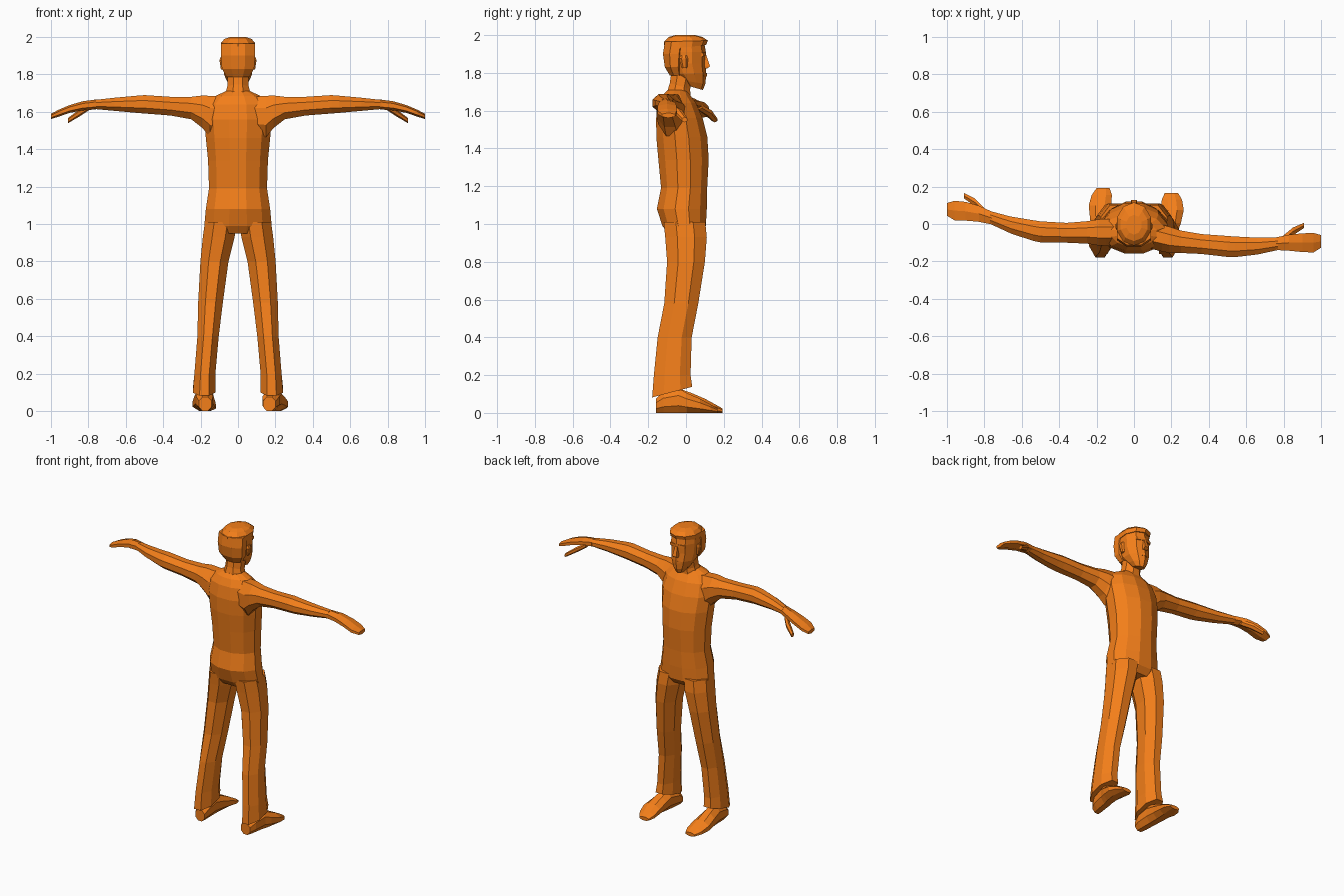
import bpy, bmesh, math

mat = bpy.data.materials.new("orange")
mat.diffuse_color = (0.9, 0.21, 0.01, 1)


def loft(name, axis, sections, n=8):
    """Skin n-sided rings. Section: x, y, z, half size a, half size b, tilt."""
    bm = bmesh.new()
    rings = []
    k = 1 / math.cos(math.pi / n)
    for sec in sections:
        x, y, z, a, b = sec[:5]
        t = sec[5] if len(sec) > 5 else 0
        ring = []
        for i in range(n):
            ang = 2 * math.pi * (i + 0.5) / n
            c, s = math.cos(ang) * k, math.sin(ang) * k
            if axis == 'z':
                p = (x + a * c, y + b * s, z + t * s)
            elif axis == 'x':
                p = (x + t * c, y + a * c, z + b * s)
            else:
                p = (x + a * c, y + t * c, z + b * s)
            ring.append(bm.verts.new(p))
        rings.append(ring)
    for r, q in zip(rings, rings[1:]):
        for i in range(n):
            j = (i + 1) % n
            bm.faces.new((r[i], r[j], q[j], q[i]))
    bm.faces.new(rings[0])
    bm.faces.new(rings[-1])
    bmesh.ops.recalc_face_normals(bm, faces=bm.faces)
    me = bpy.data.meshes.new(name)
    bm.to_mesh(me)
    bm.free()
    me.materials.append(mat)
    ob = bpy.data.objects.new(name, me)
    bpy.context.collection.objects.link(ob)
    return ob


# torso with jacket swell at the hips and sloping shoulders
loft("torso", 'z', [
    (0, -0.01, 0.95, 0.155, 0.085),
    (0, -0.01, 0.99, 0.18, 0.115),
    (0, -0.022, 1.08, 0.172, 0.132),
    (0, -0.01, 1.19, 0.155, 0.122),
    (0, -0.013, 1.34, 0.16, 0.133),
    (0, -0.022, 1.46, 0.172, 0.135),
    (0, -0.035, 1.56, 0.18, 0.123),
    (0, -0.045, 1.64, 0.165, 0.098),
    (0, -0.05, 1.685, 0.12, 0.07),
    (0, -0.045, 1.71, 0.065, 0.052)], 12)

# neck
loft("neck", 'z', [
    (0, -0.04, 1.66, 0.075, 0.065, -0.02),
    (0, -0.032, 1.73, 0.057, 0.054, -0.015),
    (0, -0.015, 1.82, 0.055, 0.06)])

# head, hair and facial parts
loft("head", 'z', [
    (0, 0.045, 1.722, 0.032, 0.042, -0.012),
    (0, 0.035, 1.752, 0.052, 0.064, -0.01),
    (0, 0.015, 1.795, 0.073, 0.088),
    (0, 0.0, 1.85, 0.083, 0.098),
    (0, 0.0, 1.91, 0.086, 0.1),
    (0, -0.004, 1.965, 0.084, 0.095)], 10)
loft("hair_back", 'z', [
    (0, -0.05, 1.785, 0.06, 0.035),
    (0, -0.062, 1.83, 0.086, 0.05),
    (0, -0.062, 1.9, 0.092, 0.06),
    (0, -0.052, 1.965, 0.09, 0.06)])
loft("hair_cap", 'z', [
    (0, -0.004, 1.935, 0.09, 0.105, 0.012),
    (0, 0.0, 1.968, 0.091, 0.11, 0.003),
    (0, -0.002, 1.99, 0.072, 0.085),
    (0, -0.004, 2.0, 0.04, 0.05)], 10)
loft("nose", 'z', [
    (0, 0.098, 1.824, 0.014, 0.014),
    (0, 0.107, 1.834, 0.016, 0.02),
    (0, 0.095, 1.895, 0.008, 0.012)], 4)
loft("brow", 'x', [
    (-0.055, 0.08, 1.897, 0.012, 0.009),
    (0, 0.094, 1.9, 0.012, 0.01),
    (0.055, 0.08, 1.897, 0.012, 0.009)], 4)
loft("lips", 'x', [
    (-0.026, 0.088, 1.788, 0.009, 0.006),
    (0, 0.1, 1.79, 0.01, 0.009),
    (0.026, 0.088, 1.788, 0.009, 0.006)], 4)

for s, side in ((-1, "left"), (1, "right")):
    # ear
    loft(side + "_ear", 'z', [
        (s * 0.083, -0.008, 1.825, 0.008, 0.012),
        (s * 0.089, -0.012, 1.875, 0.01, 0.02),
        (s * 0.086, -0.012, 1.892, 0.007, 0.014)], 6)

    # trouser leg with slanted hem
    loft(side + "_leg", 'z', [
        (s * 0.181, -0.073, 0.11, 0.06, 0.106, 0.028),
        (s * 0.177, -0.073, 0.2, 0.056, 0.097),
        (s * 0.16, -0.06, 0.4, 0.057, 0.09),
        (s * 0.147, -0.025, 0.58, 0.066, 0.09),
        (s * 0.126, 0.0, 0.8, 0.075, 0.1),
        (s * 0.103, 0.0, 0.93, 0.085, 0.11),
        (s * 0.092, -0.008, 1.01, 0.085, 0.11)])

    # shoe, the right one turned outward and set slightly back
    back, turn = (0, 0) if s < 0 else (-0.025, 0.12)
    loft(side + "_shoe", 'y', [
        (s * (cx + turn * (y + 0.1)), y + back * (y > 0), h / 2, w, h / 2)
        for y, cx, w, h in (
            (-0.16, 0.175, 0.034, 0.075), (-0.12, 0.178, 0.045, 0.11),
            (-0.04, 0.18, 0.047, 0.13), (0.03, 0.182, 0.053, 0.105),
            (0.1, 0.182, 0.06, 0.075), (0.155, 0.172, 0.054, 0.045),
            (0.192, 0.165, 0.035, 0.024))])

# arms: x, half depth, centre z, half height, y centre on left and on right
arm = [(0.06, 0.07, 1.58, 0.1, -0.045, -0.055),
       (0.15, 0.072, 1.575, 0.11, -0.045, -0.075),
       (0.19, 0.07, 1.6, 0.087, -0.045, -0.085),
       (0.25, 0.06, 1.62, 0.06, -0.045, -0.095),
       (0.36, 0.053, 1.63, 0.05, -0.047, -0.107),
       (0.5, 0.056, 1.64, 0.049, -0.042, -0.12),
       (0.54, 0.055, 1.64, 0.046, -0.035, -0.122),
       (0.66, 0.045, 1.64, 0.035, -0.005, -0.118),
       (0.77, 0.034, 1.639, 0.024, 0.035, -0.105)]
# hand with joined fingers bending downward
hand = [(0.76, 0.034, 1.639, 0.023, 0.032, -0.105),
        (0.83, 0.043, 1.632, 0.021, 0.055, -0.1),
        (0.9, 0.05, 1.615, 0.018, 0.068, -0.1),
        (0.96, 0.052, 1.592, 0.016, 0.072, -0.1),
        (1.0, 0.034, 1.575, 0.012, 0.078, -0.093)]
# thumb pointing forward
thumb = [(0.8, 0.02, 1.622, 0.014, 0.065, -0.08),
         (0.85, 0.021, 1.592, 0.016, 0.115, -0.04),
         (0.91, 0.014, 1.552, 0.012, 0.152, -0.007)]
for s, side, k in ((-1, "left", 4), (1, "right", 5)):
    for part, path, n in (("arm", arm, 8), ("hand", hand, 6), ("thumb", thumb, 6)):
        loft(side + "_" + part, 'x',
             [(s * p[0], p[k], p[2], p[1], p[3]) for p in path], n)
